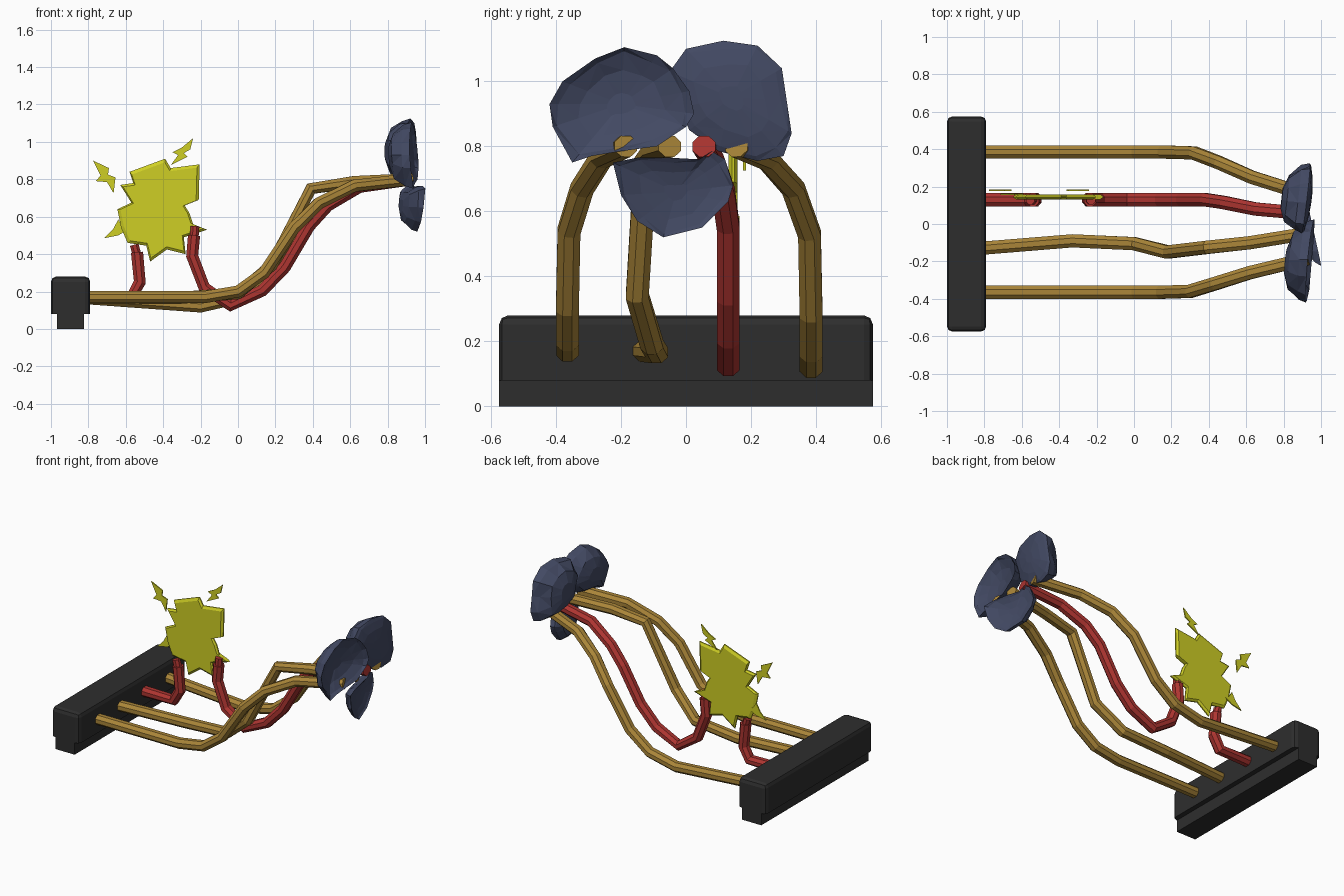
import bpy, bmesh, math
from mathutils import Vector

cube = bpy.data.objects.get("Cube")
if cube:
    bpy.data.objects.remove(cube, do_unlink=True)


def material(name, color):
    mat = bpy.data.materials.new(name)
    mat.use_nodes = True
    mat.diffuse_color = (*color, 1)
    shader = next(n for n in mat.node_tree.nodes if n.type == 'BSDF_PRINCIPLED')
    shader.inputs["Base Color"].default_value = (*color, 1)
    return mat


gold = material("gold wire", (.40, .235, .04))
red = material("red wire", (.42, .035, .03))
charcoal = material("charcoal plastic", (.027, .027, .027))
navy = material("slate blue", (.055, .067, .125))
yellow = material("spark yellow", (.62, .62, .018))


def finish(name, bm, mat):
    bmesh.ops.recalc_face_normals(bm, faces=bm.faces)
    mesh = bpy.data.meshes.new(name)
    bm.to_mesh(mesh)
    bm.free()
    mesh.materials.append(mat)
    obj = bpy.data.objects.new(name, mesh)
    bpy.context.collection.objects.link(obj)
    return obj


def loft(name, rings, mat):
    """Skin a row of equal rings and close both ends."""
    bm = bmesh.new()
    rows = [[bm.verts.new(p) for p in ring] for ring in rings]
    count = len(rows[0])
    for a, b in zip(rows, rows[1:]):
        for i in range(count):
            j = (i + 1) % count
            bm.faces.new((a[i], a[j], b[j], b[i]))
    bm.faces.new(rows[0])
    bm.faces.new(rows[-1])
    return finish(name, bm, mat)


def wire(name, points, mat, radius=.036):
    """Sweep an eight-sided section along a path."""
    path = [Vector(p) for p in points]
    rings = []
    for i, p in enumerate(path):
        before = (p - path[i - 1]).normalized() if i else Vector()
        after = (path[i + 1] - p).normalized() if i + 1 < len(path) else Vector()
        tangent = (before + after).normalized()
        side = Vector((0, 1, 0))
        side = (side - tangent * side.dot(tangent)).normalized()
        up = tangent.cross(side)
        ring = []
        for k in range(8):
            angle = math.pi * (k + .5) / 4
            ring.append(p + (side * math.cos(angle) + up * math.sin(angle) * .92) * radius * 1.06)
        rings.append(ring)
    return loft(name, rings, mat)


def plate(name, outline, y, half, mat, inset=1.0):
    """Upright plate with a thin rim and slightly smaller raised faces."""
    cx = sum(p[0] for p in outline) / len(outline)
    cz = sum(p[1] for p in outline) / len(outline)
    rings = []
    for scale, offset in ((inset, -half), (1, -half * .3), (1, half * .3), (inset, half)):
        rings.append([(cx + (x - cx) * scale, y + offset, cz + (z - cz) * scale)
                      for x, z in outline])
    return loft(name, rings, mat)


def petal(name, outline, center, rim_x, back, front, lean):
    """Faceted cup: deep rounded back, rim following the outline, shallow front."""
    cy, cz = center
    stages = ((.3, back), (.68, back * .8), (.93, back * .35), (1, 0),
              (.9, front * .3), (.6, front * .75), (.2, front))
    rings = []
    for scale, depth in stages:
        ring = []
        for i, (y, z) in enumerate(outline):
            wobble = 1 + .05 * math.sin(i * 2.4 + depth * 30) * (scale < 1)
            dy, dz = (y - cy) * scale * wobble, (z - cz) * scale * wobble
            ring.append((rim_x + depth + lean[0] * dy + lean[1] * dz, cy + dy, cz + dz))
        rings.append(ring)
    obj = loft(name, rings, navy)
    bm = bmesh.new()
    bm.from_mesh(obj.data)
    bmesh.ops.triangulate(bm, faces=bm.faces)
    bm.to_mesh(obj.data)
    bm.free()
    return obj


def block(name, size, center, mat, chamfer=0):
    """Box with an optional chamfer on every edge except the underside."""
    bm = bmesh.new()
    bmesh.ops.create_cube(bm, size=1)
    for v in bm.verts:
        v.co = Vector([v.co[i] * size[i] + center[i] for i in range(3)])
    if chamfer:
        edges = [e for e in bm.edges if max(v.co.z for v in e.verts) > center[2]]
        bmesh.ops.bevel(bm, geom=edges, offset=chamfer, segments=2,
                        profile=.5, affect='EDGES')
    return finish(name, bm, mat)


# Connector block with a narrower keel underneath
block("connector_body", (.21, 1.15, .2), (-.895, 0, .18), charcoal, .028)
block("connector_keel", (.145, 1.15, .09), (-.895, 0, .045), charcoal)

# Gold wires
wire("gold_wire_back", [
    (-.82, .385, .165), (-.2, .385, .12), (0, .385, .165), (.15, .385, .28),
    (.32, .38, .53), (.45, .33, .67), (.63, .25, .76), (.93, .155, .8)], gold)
wire("gold_wire_middle", [
    (-.82, -.13, .17), (-.33, -.09, .165), (0, -.105, .19), (.18, -.15, .34),
    (.39, -.125, .75), (.62, -.1, .785), (.93, -.05, .8)], gold)
wire("gold_wire_front", [
    (-.82, -.365, .17), (-.18, -.365, .17), (0, -.365, .2), (.14, -.365, .3),
    (.3, -.36, .54), (.43, -.32, .67), (.62, -.26, .765), (.93, -.185, .8)], gold)

# Broken red wire, each half ending in a thinner tip
wire("red_wire_long", [
    (-.235, .13, .5), (-.245, .13, .39), (-.18, .13, .22), (-.04, .13, .125),
    (.13, .13, .205), (.25, .13, .33), (.38, .13, .55), (.48, .115, .66),
    (.65, .08, .76), (.93, .055, .8)], red)
wire("red_tip_long", [(-.235, .13, .48), (-.23, .13, .55)], red, .026)
wire("red_wire_short", [
    (-.82, .13, .17), (-.57, .13, .17), (-.525, .13, .25), (-.54, .13, .41)], red)
wire("red_tip_short", [(-.538, .13, .39), (-.555, .13, .45)], red, .026)

# Spark burst and the small bolts around it
plate("spark_burst", [
    (-.58, .84), (-.39, .91), (-.36, .86), (-.205, .88), (-.21, .69), (-.285, .66),
    (-.26, .62), (-.24, .56), (-.165, .53), (-.29, .49), (-.28, .4), (-.38, .425),
    (-.47, .36), (-.49, .445), (-.59, .46), (-.625, .54), (-.645, .64),
    (-.57, .675), (-.63, .77), (-.56, .78)], .145, .014, yellow, .93)
bolts = {
    "bolt_upper_inner": [(-.24, 1.02), (-.3, .97), (-.35, .945), (-.32, .93), (-.36, .875),
                         (-.27, .92), (-.29, .94), (-.255, .96)],
    "bolt_upper_outer": [(-.775, .9), (-.69, .86), (-.695, .825), (-.655, .81), (-.665, .725),
                         (-.7, .785), (-.76, .79), (-.735, .82)],
    "bolt_lower": [(-.715, .485), (-.67, .53), (-.64, .585), (-.62, .55),
                   (-.59, .53), (-.64, .5)],
}
for name, outline in bolts.items():
    plate(name, outline, .16 if name == "bolt_lower" else .18, .004, yellow)

# Three faceted petals around the wire ends
petal("petal_front", [
    (-.42, .93), (-.41, .86), (-.35, .75), (-.29, .77), (-.2, .785), (-.09, .8),
    (0, .86), (.025, .9), (.01, .97), (-.04, 1.04), (-.09, 1.08), (-.19, 1.105),
    (-.28, 1.07), (-.38, 1.0)], (-.2, .93), .94, -.13, -.06, (.1, -.07))
petal("petal_back", [
    (-.05, 1.03), (0, 1.1), (.115, 1.125), (.22, 1.11), (.295, 1.04), (.31, .94),
    (.325, .84), (.3, .77), (.22, .755), (.1, .785), (.01, .85), (-.02, .92)],
      (.14, .95), .92, -.13, .03, (.12, .03))
petal("petal_lower", [
    (-.225, .75), (-.2, .65), (-.15, .57), (-.07, .52), (.05, .55), (.13, .63),
    (.145, .68), (.12, .76), (.08, .785), (.04, .76), (-.05, .765), (-.15, .765)],
      (-.03, .66), .955, -.085, -.03, (-.22, .04))
